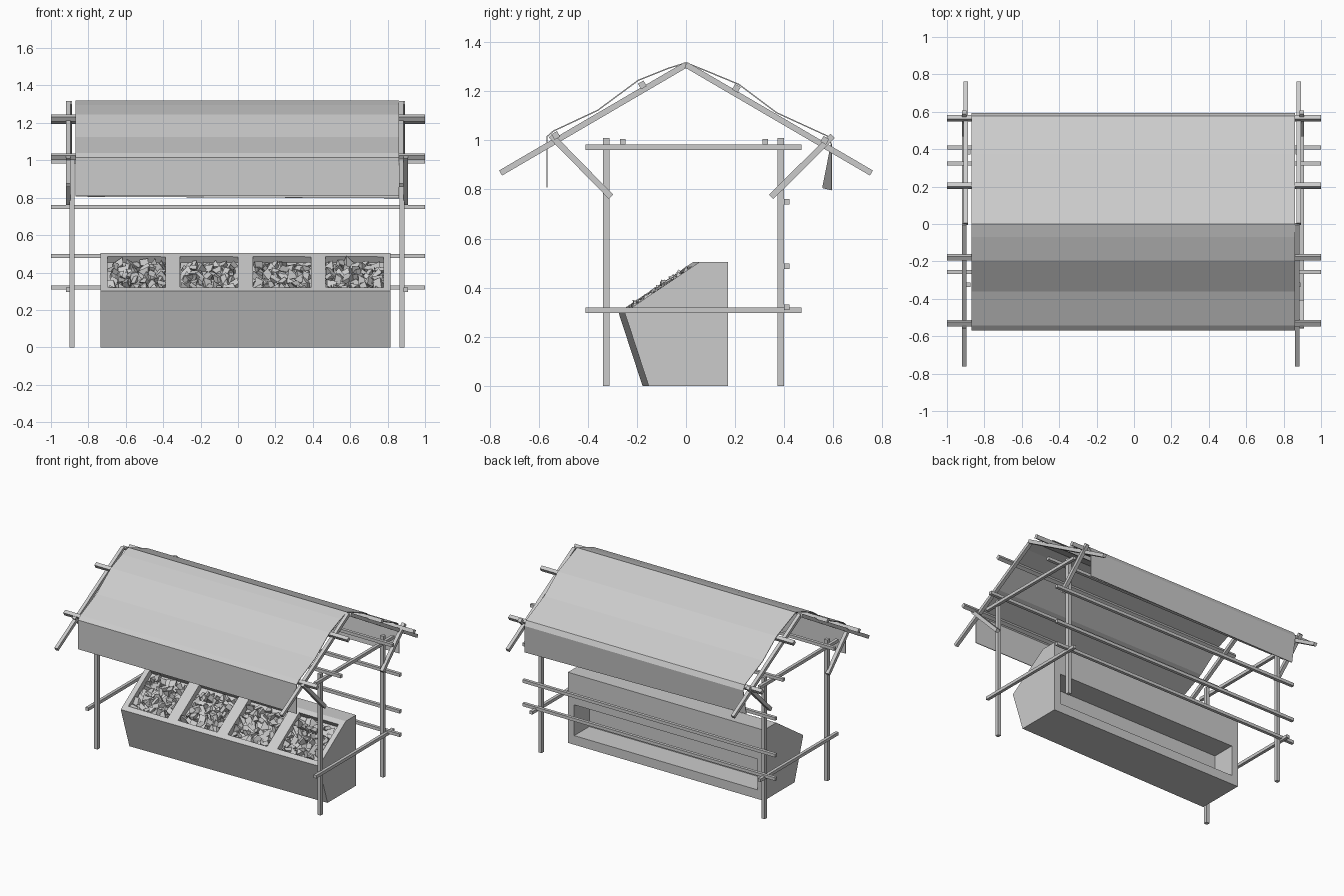
import bpy, bmesh, math, random
from mathutils import Vector, Matrix, Euler

if "Cube" in bpy.data.objects:
    bpy.data.objects.remove(bpy.data.objects["Cube"])
random.seed(4)


def finish(name, bm):
    bmesh.ops.recalc_face_normals(bm, faces=bm.faces)
    me = bpy.data.meshes.new(name)
    bm.to_mesh(me)
    bm.free()
    ob = bpy.data.objects.new(name, me)
    bpy.context.collection.objects.link(ob)
    return ob


def box(name, center, size, rot_x=0.0):
    bm = bmesh.new()
    m = (Matrix.Translation(center) @ Matrix.Rotation(rot_x, 4, 'X')
         @ Matrix.Diagonal((*size, 1)))
    bmesh.ops.create_cube(bm, size=1, matrix=m)
    return finish(name, bm)


def beam(name, x, p, q, w=0.026):
    """Square bar lying in a plane of constant x, from p to q (y, z)."""
    (y0, z0), (y1, z1) = p, q
    return box(name, (x, (y0 + y1) / 2, (z0 + z1) / 2),
               (w, math.hypot(y1 - y0, z1 - z0), w), math.atan2(z1 - z0, y1 - y0))


# Posts, side rails, rafters and braces at both ends
for side, s, post_x, rail_x in (("left", -1, -0.888, -0.908), ("right", 1, 0.877, 0.897)):
    for label, y in (("front", -0.325), ("back", 0.385)):
        beam(f"{side}_{label}_post", post_x, (y, 0), (y, 1.01))
    for label, z in (("lower", 0.308), ("upper", 0.972)):
        beam(f"{side}_{label}_side_rail", rail_x, (-0.41, z), (0.47, z), 0.022)
    beam(f"{side}_front_rafter", -0.908 if s < 0 else 0.872, (-0.755, 0.867), (0, 1.308), 0.024)
    beam(f"{side}_back_rafter", -0.9 if s < 0 else 0.882, (0.755, 0.867), (0, 1.308), 0.024)
    beam(f"{side}_front_brace", rail_x, (-0.55, 1.02), (-0.305, 0.77), 0.025)
    beam(f"{side}_back_brace", rail_x, (0.597, 1.018), (0.347, 0.77), 0.025)

# Long rails and purlins running the full length
for i, (y, z) in enumerate([(0.41, 0.75), (0.41, 0.488), (0.41, 0.32),
                            (-0.257, 0.995), (0.323, 0.995)]):
    box(f"long_rail_{i + 1}", (0, y, z), (2, 0.022, 0.022))
for i, (y, z, a) in enumerate([(-0.53, 1.02, 30), (-0.178, 1.226, 30),
                               (0.205, 1.212, -30), (0.565, 1.0, -30)]):
    box(f"purlin_{i + 1}", (0, y, z), (2, 0.026, 0.026), math.radians(a))

# Cloth canopy with hanging flaps
profile = [(-0.566, 0.808), (-0.566, 1.015), (-0.54, 1.038), (-0.36, 1.122),
           (-0.195, 1.244), (-0.07, 1.294), (0, 1.316), (0.075, 1.286), (0.215, 1.228),
           (0.37, 1.112), (0.575, 1.018), (0.592, 0.985), (0.592, 0.797)]
bm = bmesh.new()
rows = []
for i, (y, z) in enumerate(profile):
    twist = 0.035 if i == len(profile) - 1 else 0.0
    rows.append((bm.verts.new((-0.868, y - twist, z + twist / 4)),
                 bm.verts.new((0.862, y, z))))
for a, b in zip(rows, rows[1:]):
    bm.faces.new((a[0], a[1], b[1], b[0]))
cloth = finish("cloth_canopy", bm)
mod = cloth.modifiers.new("thickness", 'SOLIDIFY')
mod.thickness = 0.005
mod.offset = 0

# Counter body, front slightly skewed
side_profile = [(-0.152, 0), (0.17, 0), (0.17, 0.505), (0.055, 0.505), (-0.25, 0.3)]
bm = bmesh.new()
ends = [[bm.verts.new((x, y if y == 0.17 else y - skew, z)) for y, z in side_profile]
        for x, skew in ((-0.735, 0.025), (0.815, 0.0))]
bm.faces.new(ends[0])
bm.faces.new(ends[1])
for i in range(5):
    j = (i + 1) % 5
    bm.faces.new((ends[0][i], ends[0][j], ends[1][j], ends[1][i]))
counter = finish("counter", bm)


def cut(cutter):
    m = counter.modifiers.new("cut", 'BOOLEAN')
    m.object = cutter
    m.operation = 'DIFFERENCE'
    m.solver = 'EXACT'
    bpy.context.view_layer.objects.active = counter
    bpy.ops.object.modifier_apply(modifier=m.name)
    bpy.data.objects.remove(cutter)


# Open shelf in the back of the counter
cut(box("shelf_cutter", (0.04, 0.11, 0.175), (1.45, 0.22, 0.22)))

# Four sloped bins filled with angular chunks
slope = math.atan2(0.205, 0.305)
for i, x in enumerate((-0.543, -0.154, 0.235, 0.624)):
    center = Vector((x, -0.097 - 0.016 * (0.815 - x), 0.4025))
    cut(box("bin_cutter", center, (0.31, 0.296, 0.14), slope))
    frame = Matrix.Translation(center) @ Matrix.Rotation(slope, 4, 'X')
    bm = bmesh.new()
    # bed under the chunks
    bmesh.ops.create_cube(bm, size=1, matrix=frame @ Matrix.Translation((0, 0, -0.053))
                          @ Matrix.Diagonal((0.308, 0.294, 0.03, 1)))
    for gx in range(7):
        for gy in range(7):
            pos = Vector((-0.126 + gx * 0.042 + random.uniform(-0.012, 0.012),
                          -0.122 + gy * 0.038 + random.uniform(-0.012, 0.012),
                          random.uniform(-0.04, -0.022)))
            rot = Euler([random.uniform(0, 6.28) for _ in range(3)]).to_matrix().to_4x4()
            bmesh.ops.create_cone(bm, cap_ends=True, segments=3,
                                  radius1=random.uniform(0.03, 0.042),
                                  radius2=random.uniform(0.018, 0.03),
                                  depth=random.uniform(0.02, 0.045),
                                  matrix=frame @ Matrix.Translation(pos) @ rot)
    finish(f"bin_chunks_{i + 1}", bm)
